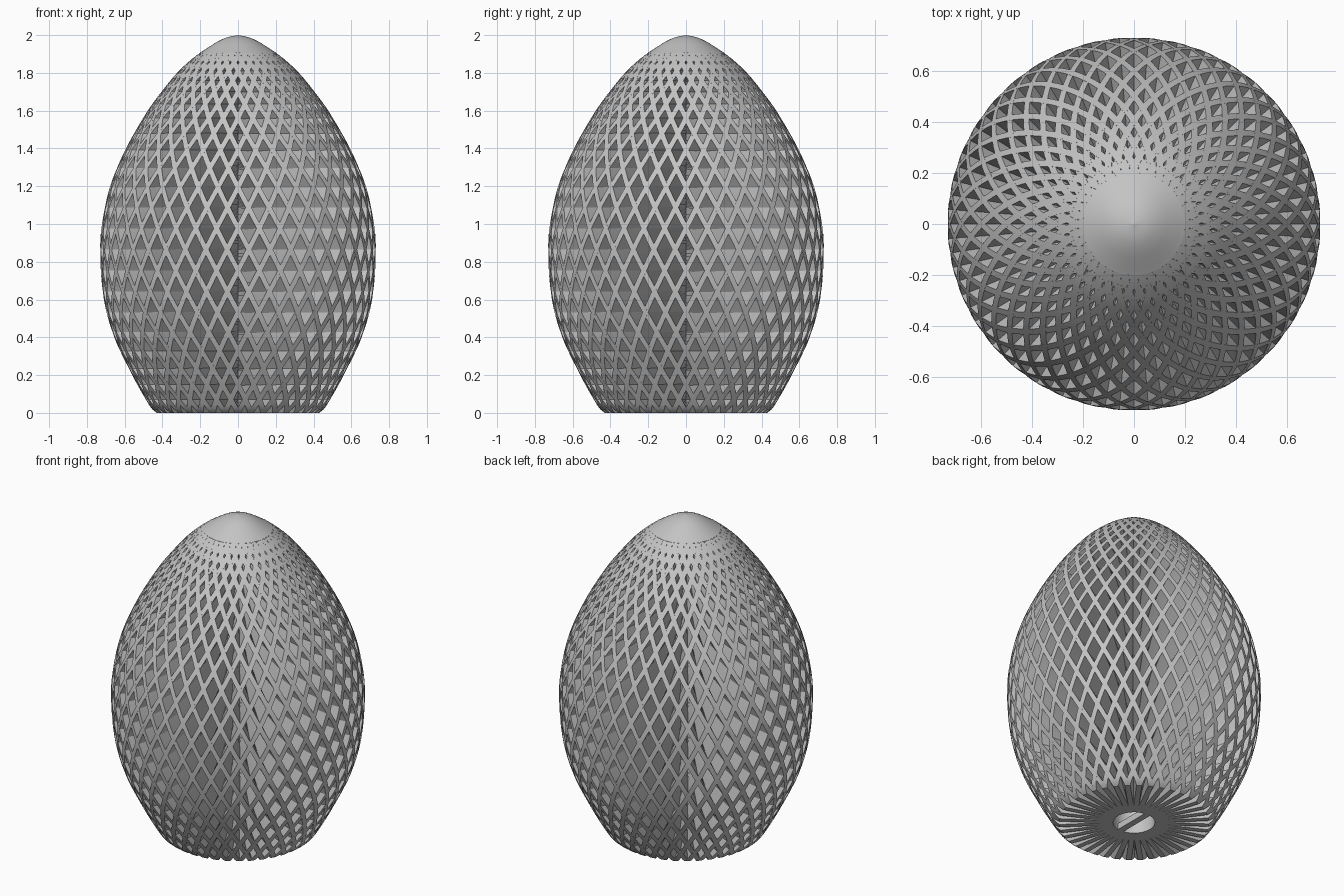
import bpy, bmesh, math

cube = bpy.data.objects.get("Cube")
if cube:
    bpy.data.objects.remove(cube, do_unlink=True)

RIBS = 40            # ribs in each twist direction
THICK = 0.031        # rib thickness
CORE = 0.2           # radius where neighbouring ribs merge
BORE = 0.12          # socket in the base
TWIST = 0.51         # tangent of the rib lean
ROWS = 110

# Egg outline: (height, radius)
OUTLINE = [(0, .43), (.02, .455), (.1, .505), (.2, .56), (.4, .655), (.6, .71),
           (.85, .73), (1, .72), (1.2, .677), (1.4, .593), (1.6, .478),
           (1.7, .405), (1.8, .323), (1.86, .26), (1.9, .21), (1.94, .15),
           (1.97, .1), (1.99, .052), (2, 0)]


def slope(i):
    a, b = OUTLINE[max(i - 1, 0)], OUTLINE[min(i + 1, len(OUTLINE) - 1)]
    return (b[1] - a[1]) / (b[0] - a[0])


def radius(z):
    """Smooth egg radius at a height."""
    for i in range(len(OUTLINE) - 1):
        (z0, r0), (z1, r1) = OUTLINE[i], OUTLINE[i + 1]
        if z <= z1:
            h = z1 - z0
            t = (z - z0) / h
            return ((1 + 2 * t) * (1 - t) ** 2 * r0 + t * (1 - t) ** 2 * h * slope(i)
                    + t * t * (3 - 2 * t) * r1 - t * t * (1 - t) * h * slope(i + 1))
    return 0.0


def make_material(name, value):
    mat = bpy.data.materials.new(name)
    mat.use_nodes = True
    color = (value, value, value, 1)
    mat.diffuse_color = color
    mat.node_tree.nodes["Principled BSDF"].inputs["Base Color"].default_value = color
    return mat


grey = make_material("plain grey", 0.55)


def finish(bm, name):
    bmesh.ops.recalc_face_normals(bm, faces=bm.faces)
    mesh = bpy.data.meshes.new(name)
    bm.to_mesh(mesh)
    bm.free()
    mesh.materials.append(grey)
    obj = bpy.data.objects.new(name, mesh)
    bpy.context.collection.objects.link(obj)
    bpy.ops.object.select_all(action='DESELECT')
    obj.select_set(True)
    bpy.context.view_layer.objects.active = obj
    bpy.ops.object.shade_smooth_by_angle(angle=math.radians(30))
    return obj


# Height where the ribs run into the solid cap
cap_z = 1.8
while radius(cap_z) > CORE:
    cap_z += 0.002

# Rib heights and the twist reached at each one
heights = [0, 0.008, 0.02]
heights += [0.02 + (cap_z - 0.02) * i / ROWS for i in range(1, ROWS + 1)]
turns = [0.0]
for low, high in zip(heights, heights[1:]):
    turns.append(turns[-1] + TWIST * (high - low) / radius((low + high) / 2))


def rib_family(name, direction):
    """Constant-thickness radial blades twisted one way and trimmed to the egg."""
    bm = bmesh.new()
    for k in range(RIBS):
        base = math.tau * k / RIBS
        previous = None
        for z, turn in zip(heights, turns):
            mid = base + direction * turn
            ring = []
            for r, side in ((0.15, -1), (radius(z), -1), (radius(z), 1), (0.15, 1)):
                a = mid + side * math.asin(THICK / 2 / r)
                ring.append(bm.verts.new((r * math.cos(a), r * math.sin(a), z)))
            if previous:
                for i in range(4):
                    j = (i + 1) % 4
                    bm.faces.new((previous[i], previous[j], ring[j], ring[i]))
            else:
                bm.faces.new(ring)
            previous = ring
        bm.faces.new(previous)
    return finish(bm, name)


rib_family("left_twist_ribs", 1)
rib_family("right_twist_ribs", -1)

# Solid core with a base socket and the smooth domed cap
profile = [(0, 0.25), (BORE, 0.25), (BORE, 0), (CORE, 0), (CORE, cap_z)]
for i in range(1, 17):
    z = cap_z + (2 - cap_z) * math.sin(math.pi / 2 * i / 16)
    profile.append((max(radius(z), 0), z))
bm = bmesh.new()
points = [bm.verts.new((r, 0, z)) for r, z in profile]
edges = [bm.edges.new(pair) for pair in zip(points, points[1:])]
bmesh.ops.spin(bm, geom=points + edges, cent=(0, 0, 0), axis=(0, 0, 1),
               angle=math.tau, steps=80, use_duplicate=False)
bmesh.ops.remove_doubles(bm, verts=bm.verts, dist=0.0001)
finish(bm, "core_and_cap")

# Bar across the base socket
bm = bmesh.new()
bmesh.ops.create_cube(bm, size=1)
for v in bm.verts:
    v.co = (v.co.x * 0.04, v.co.y * 0.25, (v.co.z + 0.5) * 0.04)
finish(bm, "socket_bar")
